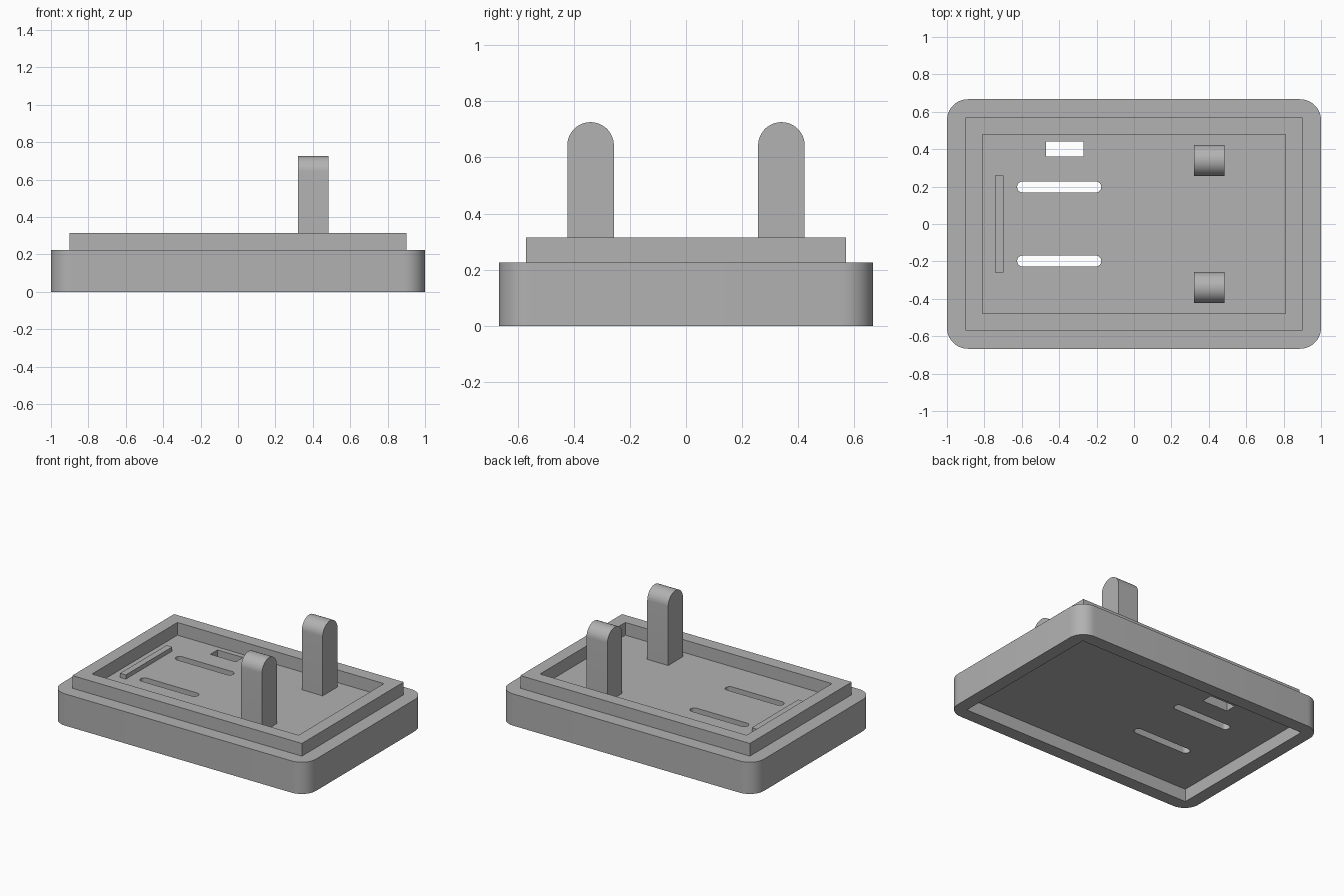
import bpy, bmesh, math
from mathutils import Matrix

if "Cube" in bpy.data.objects:
    bpy.data.objects.remove(bpy.data.objects["Cube"], do_unlink=True)

# One plain grey for everything
grey = bpy.data.materials.new("plain grey")
grey.use_nodes = True
colour = (0.445, 0.445, 0.445, 1)
grey.diffuse_color = colour
grey.node_tree.nodes["Principled BSDF"].inputs["Base Color"].default_value = colour


def rounded_rect(w, d, r=0, cx=0, cy=0, steps=10):
    """Counter-clockwise outline; square corners when r is zero."""
    points = []
    for i, (sx, sy) in enumerate([(1, 1), (-1, 1), (-1, -1), (1, -1)]):
        x, y = cx + sx * (w / 2 - r), cy + sy * (d / 2 - r)
        if r == 0:
            points.append((x, y))
            continue
        for k in range(steps + 1):
            a = math.pi / 2 * (i + k / steps)
            points.append((x + r * math.cos(a), y + r * math.sin(a)))
    return points


def prism(name, outline, low, high, matrix=Matrix()):
    """Extrude an outline from low to high, then place it."""
    bm = bmesh.new()
    face = bm.faces.new([bm.verts.new((x, y, low)) for x, y in outline])
    top = bmesh.ops.extrude_face_region(bm, geom=[face])["geom"]
    bmesh.ops.translate(bm, vec=(0, 0, high - low),
                        verts=[v for v in top if isinstance(v, bmesh.types.BMVert)])
    bmesh.ops.remove_doubles(bm, verts=bm.verts, dist=0.00001)
    bmesh.ops.recalc_face_normals(bm, faces=bm.faces)
    bmesh.ops.transform(bm, matrix=matrix, verts=bm.verts)
    mesh = bpy.data.meshes.new(name)
    bm.to_mesh(mesh)
    bm.free()
    mesh.materials.append(grey)
    obj = bpy.data.objects.new(name, mesh)
    bpy.context.collection.objects.link(obj)
    return obj


def cut(obj, outline, low, high):
    """Subtract a prism from obj and remove the cutter."""
    cutter = prism("cutter", outline, low, high)
    cutter.hide_render = True
    mod = obj.modifiers.new("cut", "BOOLEAN")
    mod.operation, mod.solver, mod.object = "DIFFERENCE", "EXACT", cutter
    graph = bpy.context.evaluated_depsgraph_get()
    result = bpy.data.meshes.new_from_object(obj.evaluated_get(graph))
    obj.modifiers.clear()
    obj.data = result
    bpy.data.objects.remove(cutter, do_unlink=True)


floor, rim_top = 0.225, 0.315

# Base block, hollowed underneath so that lids stack
base = prism("base", rounded_rect(2, 1.334, 0.112), 0, floor)
cut(base, rounded_rect(1.82, 1.15), -0.1, 0.09)

# Two long slots and a square window through the floor
for side in (1, -1):
    cut(base, rounded_rect(0.45, 0.058, 0.0289, -0.4, side * 0.198), -0.1, 0.5)
cut(base, rounded_rect(0.2, 0.08, 0, -0.37, 0.402), -0.1, 0.5)

# Raised rim around the floor
rim = prism("rim", rounded_rect(1.8, 1.14), floor, rim_top)
cut(rim, rounded_rect(1.62, 0.956), 0.1, 0.5)

# Low ridge at the slotted end
ridge = prism("ridge", rounded_rect(0.044, 0.52, 0, -0.72), floor, floor + 0.03)

# Two round-topped posts, drawn in profile and turned upright
radius, spring = 0.083, 0.643
profile = [(-radius, floor), (radius, floor)]
profile += [(radius * math.cos(a), spring + radius * math.sin(a))
            for a in (math.pi * k / 24 for k in range(25))]
upright = Matrix(((0, 0, 1, 0), (1, 0, 0, 0), (0, 1, 0, 0), (0, 0, 0, 1)))
posts = [prism(name, profile, 0.32, 0.484, Matrix.Translation((0, y, 0)) @ upright)
         for name, y in (("back_post", 0.34), ("front_post", -0.34))]

# Smooth rounded faces, keep the edges sharp
bpy.ops.object.select_all(action="DESELECT")
for obj in [base, rim, ridge] + posts:
    obj.select_set(True)
bpy.context.view_layer.objects.active = base
bpy.ops.object.shade_smooth_by_angle(angle=math.radians(30))
